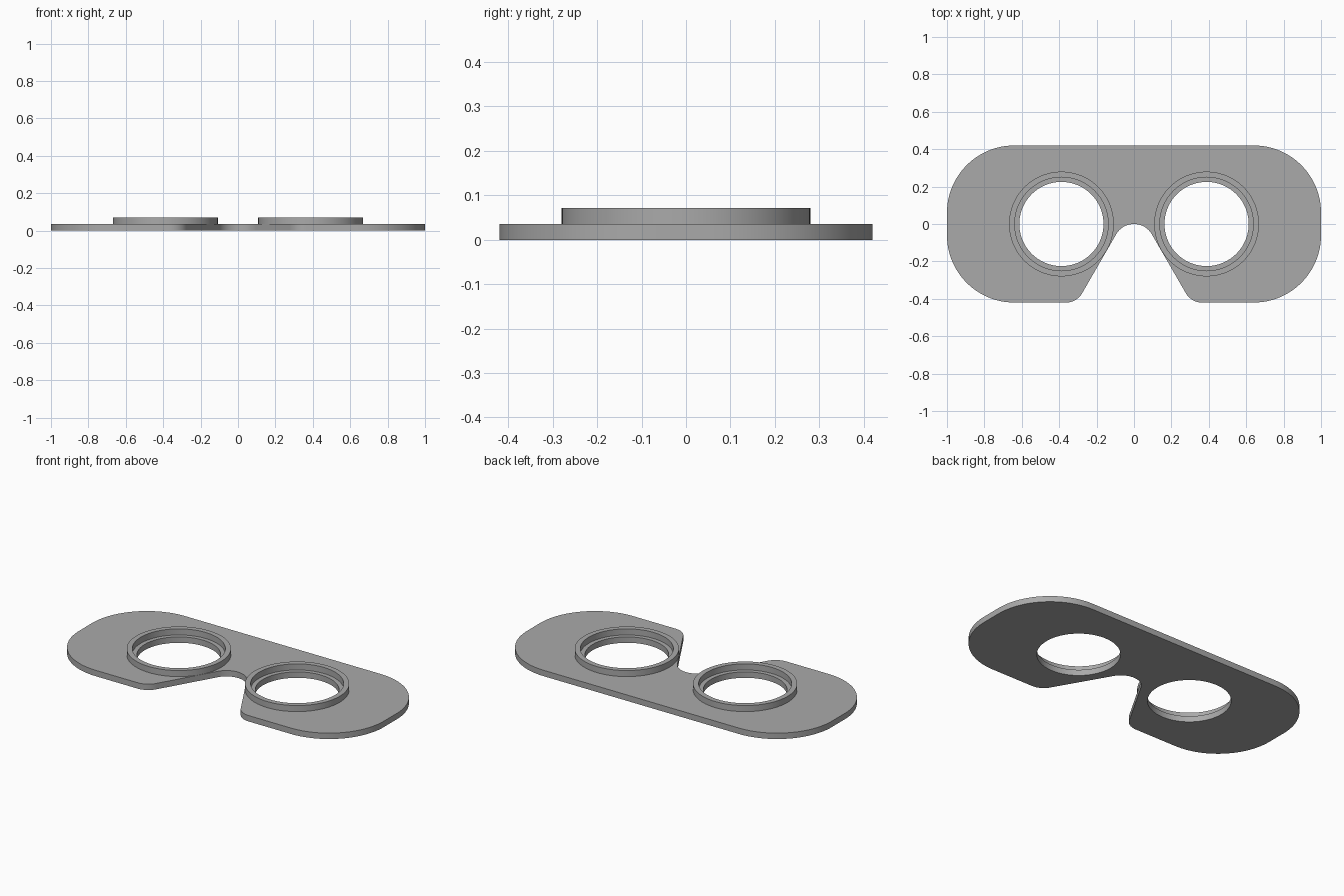
import bpy
import bmesh
from math import sin, cos, radians, pi, sqrt

cube = bpy.data.objects.get("Cube")
if cube:
    bpy.data.objects.remove(cube, do_unlink=True)

THICK, RIM_TOP = 0.035, 0.071
HALF_X, HALF_Y, CORNER = 1.0, 0.42, 0.36
EYE_X, BORE, SEAT, RIM = 0.388, 0.225, 0.25, 0.28
ARCH, FILLET = 0.11, 0.10
SEGMENTS = 96

grey = bpy.data.materials.new("plain grey")
grey.use_nodes = True
colour = (0.40, 0.40, 0.40, 1)
grey.diffuse_color = colour
grey.node_tree.nodes["Principled BSDF"].inputs["Base Color"].default_value = colour


def arc(cx, cy, r, start, end, steps):
    angles = [radians(start + (end - start) * i / steps) for i in range(steps + 1)]
    return [(cx + r * cos(a), cy + r * sin(a)) for a in angles]


def circle(cx, r):
    return arc(cx, 0, r, 0, 360, SEGMENTS)[:-1]


def add_loop(bm, points, z):
    verts = [bm.verts.new((x, y, z)) for x, y in points]
    edges = [bm.edges.new((v, verts[i - 1])) for i, v in enumerate(verts)]
    return verts, edges


def bridge(bm, lower, upper):
    for i in range(len(lower)):
        bm.faces.new((lower[i - 1], lower[i], upper[i], upper[i - 1]))


def finish(bm, name):
    bmesh.ops.recalc_face_normals(bm, faces=bm.faces)
    mesh = bpy.data.meshes.new(name)
    bm.to_mesh(mesh)
    bm.free()
    mesh.materials.append(grey)
    obj = bpy.data.objects.new(name, mesh)
    bpy.context.collection.objects.link(obj)
    bpy.ops.object.select_all(action="DESELECT")
    obj.select_set(True)
    bpy.context.view_layer.objects.active = obj
    bpy.ops.object.shade_smooth_by_angle(angle=radians(25))


# Right half of the outline: nose arch, slanted side, foot fillet, round corners
slant_end = ARCH * sqrt(3) / 2 + (HALF_Y - ARCH / 2) / sqrt(3)
foot_x = slant_end + FILLET / sqrt(3)
cx, cy = HALF_X - CORNER, HALF_Y - CORNER
half = arc(0, -ARCH, ARCH, 90, 30, 16)
half += arc(foot_x, FILLET - HALF_Y, FILLET, 210, 270, 12)
half += arc(cx, -cy, CORNER, -90, 0, 24)
half += arc(cx, cy, CORNER, 0, 90, 24)
outline = half + [(-x, y) for x, y in reversed(half[1:])]

# Flat face plate with openings for the eyepieces
bm = bmesh.new()
walls = []
for z, hole in ((0, BORE), (THICK, RIM)):
    verts, edges = add_loop(bm, outline, z)
    walls.append(verts)
    for side in (-1, 1):
        edges += add_loop(bm, circle(side * EYE_X, hole), z)[1]
    bmesh.ops.triangle_fill(bm, edges=edges, use_beauty=True)
bridge(bm, *walls)
finish(bm, "face_plate")

# Stepped eyepiece rims: bore, lens seat, raised ring
profile = [(BORE, 0), (BORE, THICK), (SEAT, THICK),
           (SEAT, RIM_TOP), (RIM, RIM_TOP), (RIM, THICK)]
for side, name in ((1, "left_eyepiece_rim"), (-1, "right_eyepiece_rim")):
    bm = bmesh.new()
    loops = [add_loop(bm, circle(side * EYE_X, r), z)[0] for r, z in profile]
    for lower, upper in zip(loops, loops[1:]):
        bridge(bm, lower, upper)
    finish(bm, name)
